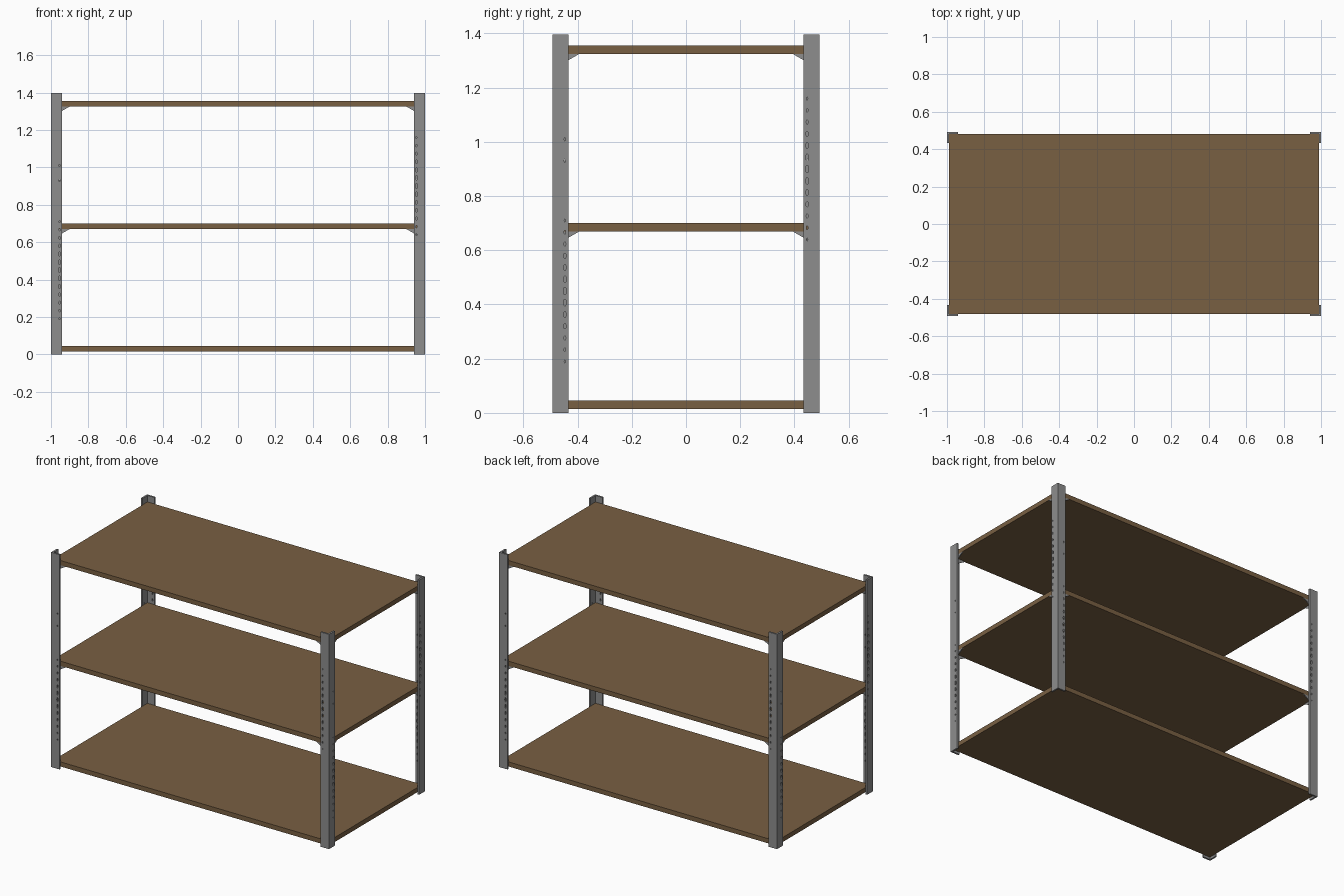
import bpy, bmesh, math
from mathutils import Matrix, Vector

if "Cube" in bpy.data.objects:
    bpy.data.objects.remove(bpy.data.objects["Cube"])

X, Y, H = 1.0, 0.493, 1.397      # half width, half depth, post height
T, W = 0.011, 0.06               # steel thickness, flange width


def material(name, rgb):
    m = bpy.data.materials.new(name)
    m.diffuse_color = (*rgb, 1)
    m.use_nodes = True
    m.node_tree.nodes["Principled BSDF"].inputs["Base Color"].default_value = m.diffuse_color
    return m


STEEL = material("grey steel", (0.27, 0.27, 0.27))
WOOD = material("brown board", (0.19, 0.115, 0.055))


def make_object(name, bm, mat):
    bmesh.ops.recalc_face_normals(bm, faces=bm.faces)
    me = bpy.data.meshes.new(name)
    bm.to_mesh(me)
    bm.free()
    me.materials.append(mat)
    ob = bpy.data.objects.new(name, me)
    bpy.context.collection.objects.link(ob)
    return ob


def prism(bm, points, depth):
    """Extrude a flat polygon along a vector."""
    face = bm.faces.new([bm.verts.new(p) for p in points])
    ext = bmesh.ops.extrude_face_region(bm, geom=[face])
    verts = [v for v in ext["geom"] if isinstance(v, bmesh.types.BMVert)]
    bmesh.ops.translate(bm, vec=Vector(depth), verts=verts)


# Post: L-shaped steel angle, outer corner at the origin
bm = bmesh.new()
profile = [(0, 0), (W, 0), (W, T), (T, T), (T, W), (0, W)]
prism(bm, [(x, y, 0) for x, y in profile], (0, 0, H))
post = make_object("post_front_left", bm, STEEL)

# Bolt holes: one low column and one high column, largest in the middle
bm = bmesh.new()


def hole(side, z, size):
    pts = []
    for k in range(10):
        a = math.tau * k / 10
        u, w = 0.046 + 0.006 * size * math.cos(a), z + 0.014 * size * math.sin(a)
        pts.append((-0.01, u, w) if side else (u, -0.01, w))
    prism(bm, pts, (0.03, 0, 0) if side else (0, 0.03, 0))


for i in range(13):
    size = 1 - 0.6 * abs(i - 6) / 6
    hole(False, 0.19 + 0.0433 * i, size)
    hole(True, 0.64 + 0.0433 * i, size)
for z in (0.93, 1.01):
    hole(False, z, 0.45)
cutter = make_object("hole_cutter", bm, STEEL)
cutter.hide_render = True

mod = post.modifiers.new("holes", 'BOOLEAN')
mod.operation = 'DIFFERENCE'
mod.solver = 'EXACT'
mod.object = cutter
dg = bpy.context.evaluated_depsgraph_get()
baked = bpy.data.meshes.new_from_object(post.evaluated_get(dg))
post.modifiers.clear()
post.data = baked
bpy.data.objects.remove(cutter)

# Gussets: triangular plates inside both flanges under the upper shelves
bm = bmesh.new()
for z in (0.67, 1.325):
    tri = [(T, z), (0.1, z), (W, z - 0.023), (0.045, z - 0.032), (T, z - 0.032)]
    prism(bm, [(u, T, w) for u, w in tri], (0, 0.006, 0))
    prism(bm, [(T, u, w) for u, w in tri], (0.006, 0, 0))
gusset = make_object("gussets_front_left", bm, STEEL)

# Four corners, each turned a quarter
corners = [("front_left", -X, -Y), ("front_right", X, -Y),
           ("back_right", X, Y), ("back_left", -X, Y)]
for k, (name, x, y) in enumerate(corners):
    for kind, src in (("post", post), ("gussets", gusset)):
        ob = src
        if k:
            ob = bpy.data.objects.new(f"{kind}_{name}", src.data)
            bpy.context.collection.objects.link(ob)
        ob.matrix_world = Matrix.Translation((x, y, 0)) @ Matrix.Rotation(k * math.pi / 2, 4, 'Z')

# Shelf boards
for name, z in (("bottom", 0.03), ("middle", 0.685), ("top", 1.34)):
    bm = bmesh.new()
    bmesh.ops.create_cube(bm, size=1)
    bmesh.ops.scale(bm, vec=(2 * (X - T), 2 * (Y - T), 0.03), verts=bm.verts)
    make_object(name + "_shelf", bm, WOOD).location.z = z
